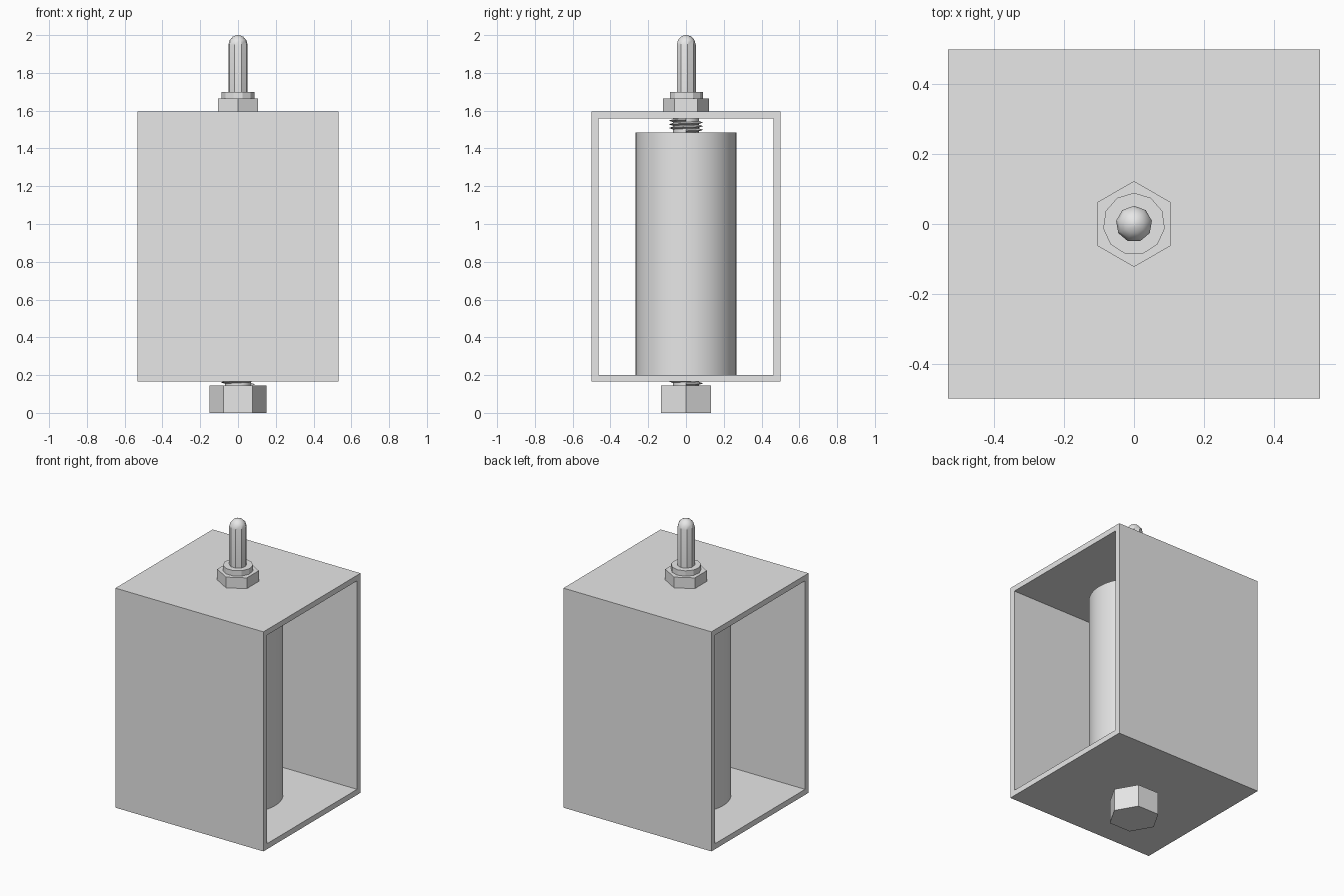
import bpy, bmesh
from math import sin, cos, pi, radians

cube = bpy.data.objects.get("Cube")
if cube:
    bpy.data.objects.remove(cube, do_unlink=True)

GREY = 0.8
metal = bpy.data.materials.new("light_grey_metal")
metal.use_nodes = True
metal.diffuse_color = (GREY, GREY, GREY, 1)
metal.node_tree.nodes["Principled BSDF"].inputs["Base Color"].default_value = (GREY, GREY, GREY, 1)


def finish(name, bm, smooth=False):
    bmesh.ops.recalc_face_normals(bm, faces=bm.faces)
    mesh = bpy.data.meshes.new(name)
    bm.to_mesh(mesh)
    bm.free()
    mesh.materials.append(metal)
    obj = bpy.data.objects.new(name, mesh)
    bpy.context.collection.objects.link(obj)
    if smooth:
        bpy.ops.object.select_all(action="DESELECT")
        obj.select_set(True)
        bpy.context.view_layer.objects.active = obj
        bpy.ops.object.shade_smooth_by_angle(angle=radians(35))
    return obj


def lathe(name, profile, sides, start=pi / 2, smooth=False):
    """Stack of regular polygons (radius, height), capped at both ends."""
    bm = bmesh.new()
    rings = [[bm.verts.new((r * cos(start + 2 * pi * i / sides),
                            r * sin(start + 2 * pi * i / sides), z))
              for i in range(sides)] for r, z in profile]
    for low, high in zip(rings, rings[1:]):
        for i in range(sides):
            j = (i + 1) % sides
            bm.faces.new((low[i], low[j], high[j], high[i]))
    bm.faces.new(rings[0])
    bm.faces.new(rings[-1])
    return finish(name, bm, smooth)


def thread(name, z0, z1, turns, inner=0.066, outer=0.091, steps=20):
    """Helical V-shaped ridge."""
    bm = bmesh.new()
    half = (z1 - z0) / (turns + 1) * 0.45
    rows = []
    for k in range(turns * steps + 1):
        a = 2 * pi * k / steps
        z = z0 + half + (z1 - z0 - 2 * half) * k / (turns * steps)
        rows.append([bm.verts.new((r * cos(a), r * sin(a), z + dz))
                     for r, dz in ((inner, -half), (outer, 0), (inner, half))])
    for p, q in zip(rows, rows[1:]):
        for i in range(3):
            j = (i + 1) % 3
            bm.faces.new((p[i], p[j], q[j], q[i]))
    bm.faces.new(rows[0])
    bm.faces.new(rows[-1])
    return finish(name, bm)


# Square tube frame, open towards both x ends
HX, HY, Z0, Z1, WALL = 0.533, 0.5, 0.165, 1.595, 0.036
bm = bmesh.new()
loops = []
for x in (-HX, HX):
    for t in (0, WALL):
        y, lo, hi = HY - t, Z0 + t, Z1 - t
        loops.append([bm.verts.new((x, *p)) for p in ((-y, lo), (y, lo), (y, hi), (-y, hi))])
out_a, in_a, out_b, in_b = loops
for a, b in ((out_a, in_a), (in_a, in_b), (in_b, out_b), (out_b, out_a)):
    for i in range(4):
        j = (i + 1) % 4
        bm.faces.new((a[i], a[j], b[j], b[i]))
finish("frame", bm)

# Cylinder body inside the frame
lathe("body_cylinder", [(0.267, 0.2), (0.267, 1.485)], 48, smooth=True)

# Threaded necks at both ends of the body
lathe("upper_neck", [(0.068, 1.48), (0.068, 1.6)], 20, smooth=True)
thread("upper_thread", 1.485, 1.56, 3)
lathe("lower_neck", [(0.068, 0.14), (0.068, 0.21)], 20, smooth=True)
thread("lower_thread", 0.143, 0.2, 2)

# Nuts, collar and pin
lathe("bottom_nut", [(0.152, 0), (0.152, 0.145)], 6, start=0)
lathe("top_nut", [(0.123, 1.595), (0.123, 1.665)], 6)
lathe("collar", [(0.089, 1.66), (0.089, 1.7)], 11)
R = 0.052
dome = [(R * cos(radians(a)), 2 - R + R * sin(radians(a))) for a in (0, 30, 58, 80)]
lathe("pin", [(R, 1.69)] + dome + [(0.002, 2.0)], 9, smooth=True)
